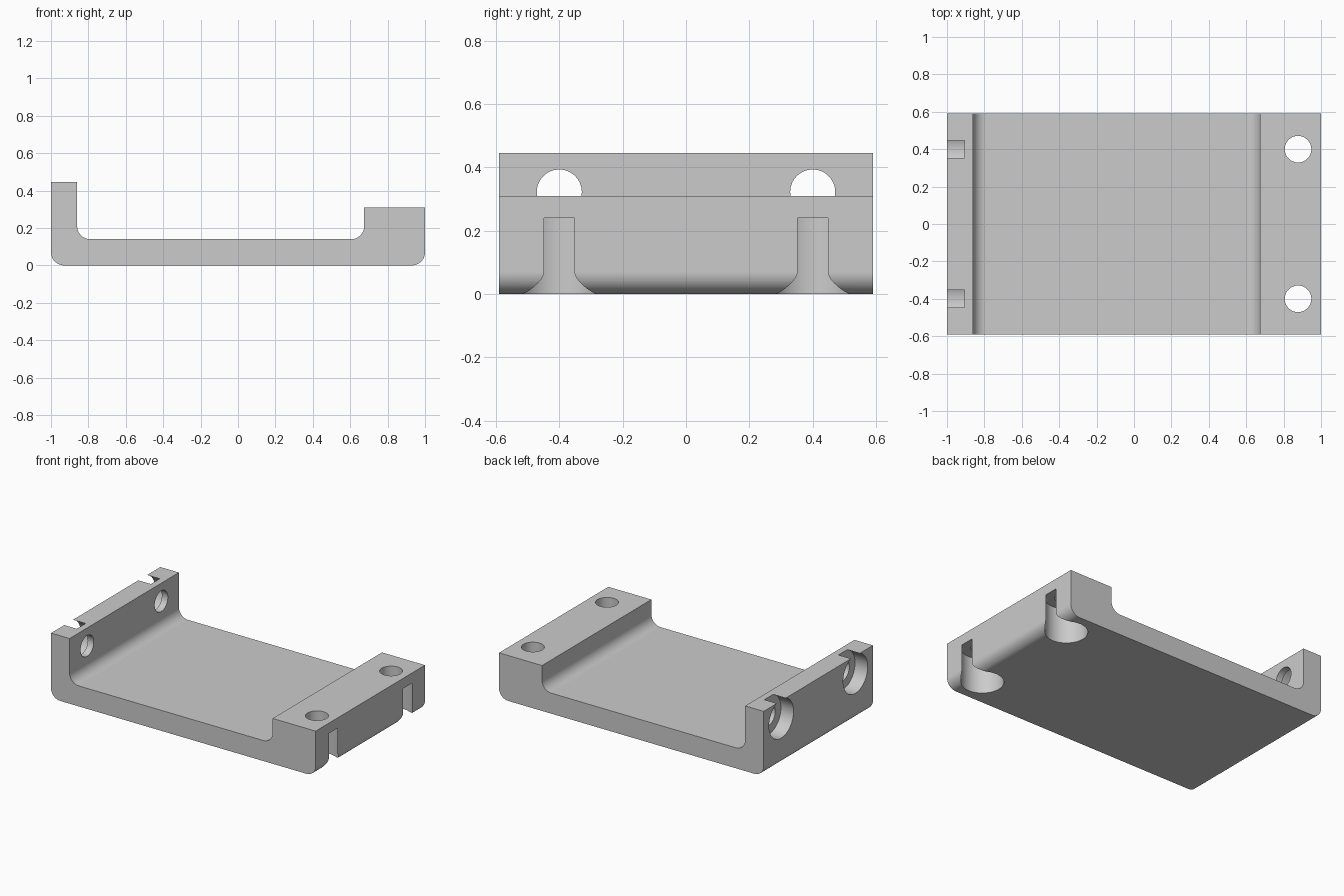
import bpy, bmesh
from math import sin, cos, pi
from mathutils import Vector

cube = bpy.data.objects.get("Cube")
if cube:
    bpy.data.objects.remove(cube, do_unlink=True)

HALF_DEPTH = 0.59
FLOOR, WALL_TOP, BLOCK_TOP = 0.14, 0.445, 0.31
WALL_IN, BLOCK_IN = -0.86, 0.675
FILLET = 0.07
HOLE_R, BORE_R = 0.071, 0.132

# Material
grey = bpy.data.materials.new("light grey")
grey.use_nodes = True
colour = (0.6, 0.6, 0.6, 1)
grey.diffuse_color = colour
grey.node_tree.nodes["Principled BSDF"].inputs["Base Color"].default_value = colour


def arc(x, z, start, turn, steps=14):
    """Quarter-circle fillet points around a centre, angles in quarter turns."""
    angles = [(start + turn * i / steps) * pi / 2 for i in range(steps + 1)]
    return [(x + FILLET * cos(a), z + FILLET * sin(a)) for a in angles]


# Bracket body: U-shaped profile with rounded corners, extruded along y
profile = [(-1, WALL_TOP)]
profile += arc(-1 + FILLET, FILLET, 2, 1)
profile += arc(1 - FILLET, FILLET, 3, 1)
profile += [(1, BLOCK_TOP), (BLOCK_IN, BLOCK_TOP)]
profile += arc(BLOCK_IN - FILLET, FLOOR + FILLET, 4, -1)
profile += arc(WALL_IN + FILLET, FLOOR + FILLET, 3, -1)
profile += [(WALL_IN, WALL_TOP)]

bm = bmesh.new()
face = bm.faces.new([bm.verts.new((x, -HALF_DEPTH, z)) for x, z in profile])
extruded = bmesh.ops.extrude_face_region(bm, geom=[face])["geom"]
bmesh.ops.translate(bm, vec=(0, 2 * HALF_DEPTH, 0),
                    verts=[v for v in extruded if isinstance(v, bmesh.types.BMVert)])
bmesh.ops.recalc_face_normals(bm, faces=bm.faces)
mesh = bpy.data.meshes.new("bracket_body")
bm.to_mesh(mesh)
bm.free()
body = bpy.data.objects.new("bracket_body", mesh)
bpy.context.collection.objects.link(body)
mesh.materials.append(grey)


def drill(start, end, radius):
    """Cut a round hole between two points."""
    start, end = Vector(start), Vector(end)
    axis = end - start
    bpy.ops.mesh.primitive_cylinder_add(
        vertices=64, radius=radius, depth=axis.length, location=(start + end) / 2,
        rotation=axis.to_track_quat('Z', 'Y').to_euler())
    cutter = bpy.context.object
    cutter.name = "hole_cutter"
    cutter.hide_render = True
    cutter.data.materials.append(grey)
    mod = body.modifiers.new("hole", 'BOOLEAN')
    mod.operation = 'DIFFERENCE'
    mod.solver = 'EXACT'
    mod.object = cutter
    bpy.context.view_layer.objects.active = body
    bpy.ops.object.modifier_apply(modifier=mod.name)
    bpy.data.objects.remove(cutter, do_unlink=True)


# Counterbored screw holes: vertical in the block, horizontal in the wall
for y in (-0.4, 0.4):
    drill((0.877, y, -0.1), (0.877, y, 0.24), BORE_R)
    drill((0.877, y, 0.2), (0.877, y, 0.4), HOLE_R)
    drill((-1.1, y, 0.322), (-0.905, y, 0.322), BORE_R)
    drill((-0.95, y, 0.322), (-0.8, y, 0.322), HOLE_R)

# Smooth fillets and bores, crisp edges
bpy.ops.object.select_all(action='DESELECT')
body.select_set(True)
bpy.context.view_layer.objects.active = body
bpy.ops.object.shade_smooth_by_angle(angle=pi / 6)
weighted = body.modifiers.new("flat_face_normals", 'WEIGHTED_NORMAL')
weighted.keep_sharp = True
